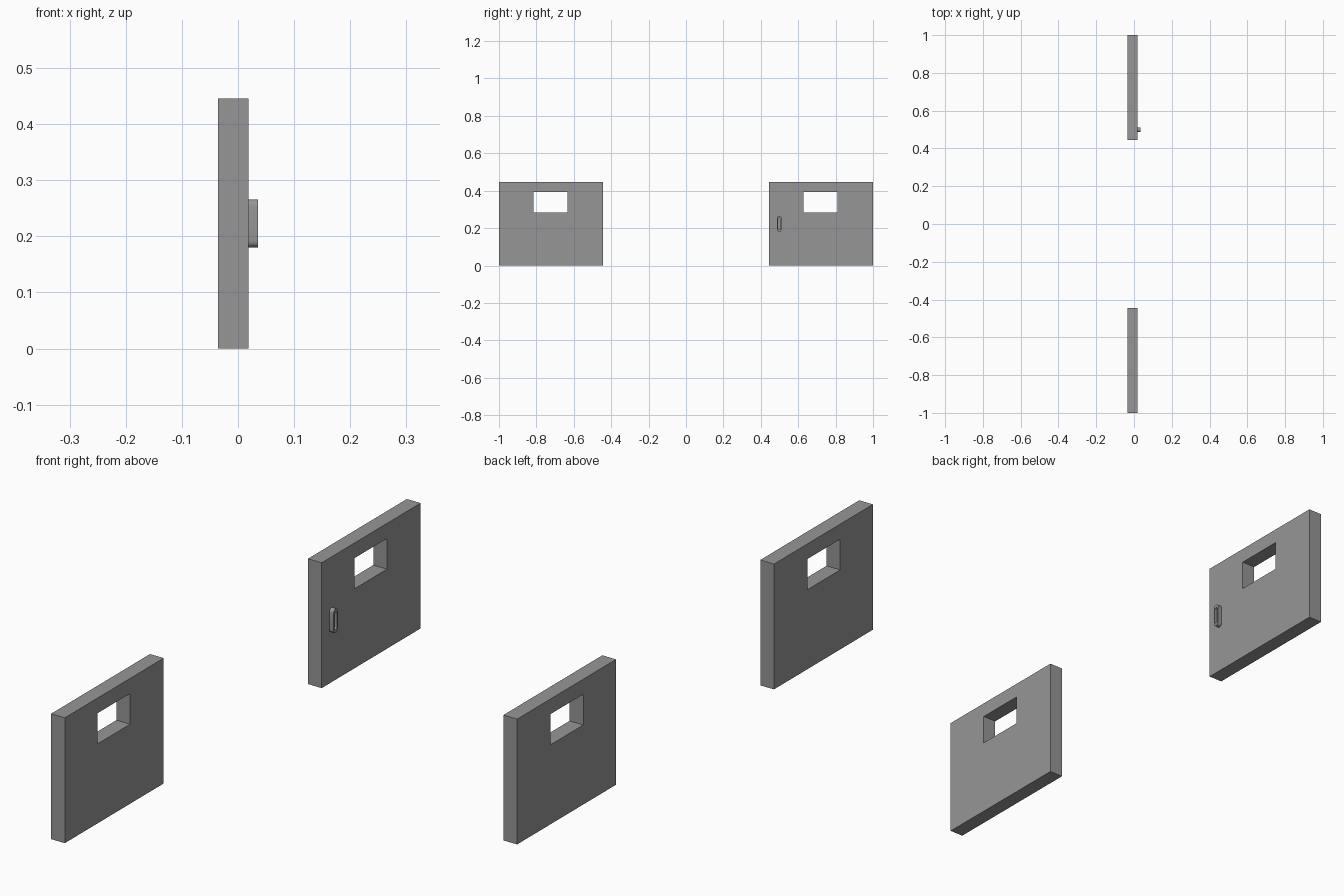
import bpy
import bmesh
import math

cube = bpy.data.objects.get("Cube")
if cube:
    bpy.data.objects.remove(cube, do_unlink=True)

grey = bpy.data.materials.new("door grey")
grey.use_nodes = True
grey.diffuse_color = (0.305, 0.305, 0.305, 1)
grey.node_tree.nodes["Principled BSDF"].inputs["Base Color"].default_value = grey.diffuse_color


def rectangle(y0, y1, z0, z1):
    return [(y0, z0), (y1, z0), (y1, z1), (y0, z1)]


def stadium(y, z, radius, half_straight, steps=10):
    """Upright slot outline with round ends, counter-clockwise from +x."""
    points = []
    for start, shift in ((0, half_straight), (math.pi, -half_straight)):
        for i in range(steps + 1):
            a = start + math.pi * i / steps
            points.append((y + radius * math.cos(a), z + shift + radius * math.sin(a)))
    return points


def frame(name, outer, inner, x0, x1):
    """Extrude an outline with a matching hole along x."""
    bm = bmesh.new()
    rings = [[bm.verts.new((x, y, z)) for y, z in outline]
             for outline, x in ((outer, x0), (outer, x1), (inner, x1), (inner, x0))]
    count = len(outer)
    for r in range(4):
        a, b = rings[r], rings[(r + 1) % 4]
        for i in range(count):
            j = (i + 1) % count
            bm.faces.new((a[i], a[j], b[j], b[i]))
    bmesh.ops.recalc_face_normals(bm, faces=bm.faces)
    mesh = bpy.data.meshes.new(name)
    bm.to_mesh(mesh)
    bm.free()
    mesh.materials.append(grey)
    obj = bpy.data.objects.new(name, mesh)
    bpy.context.collection.objects.link(obj)
    return obj


BACK, FACE, GRIP = -0.0355, 0.0185, 0.0355

# Two door panels, each with a window opening
for name, y0 in (("front_door", -1.0), ("rear_door", 0.444)):
    frame(name, rectangle(y0, y0 + 0.556, 0, 0.446),
          rectangle(y0 + 0.184, y0 + 0.367, 0.283, 0.392), BACK, FACE)

# Rounded pull handle with a finger slot
handle = frame("door_handle", stadium(0.499, 0.223, 0.012, 0.031),
               stadium(0.499, 0.223, 0.0065, 0.025), FACE, GRIP)
bpy.ops.object.select_all(action="DESELECT")
handle.select_set(True)
bpy.context.view_layer.objects.active = handle
bpy.ops.object.shade_smooth_by_angle(angle=math.radians(35))
